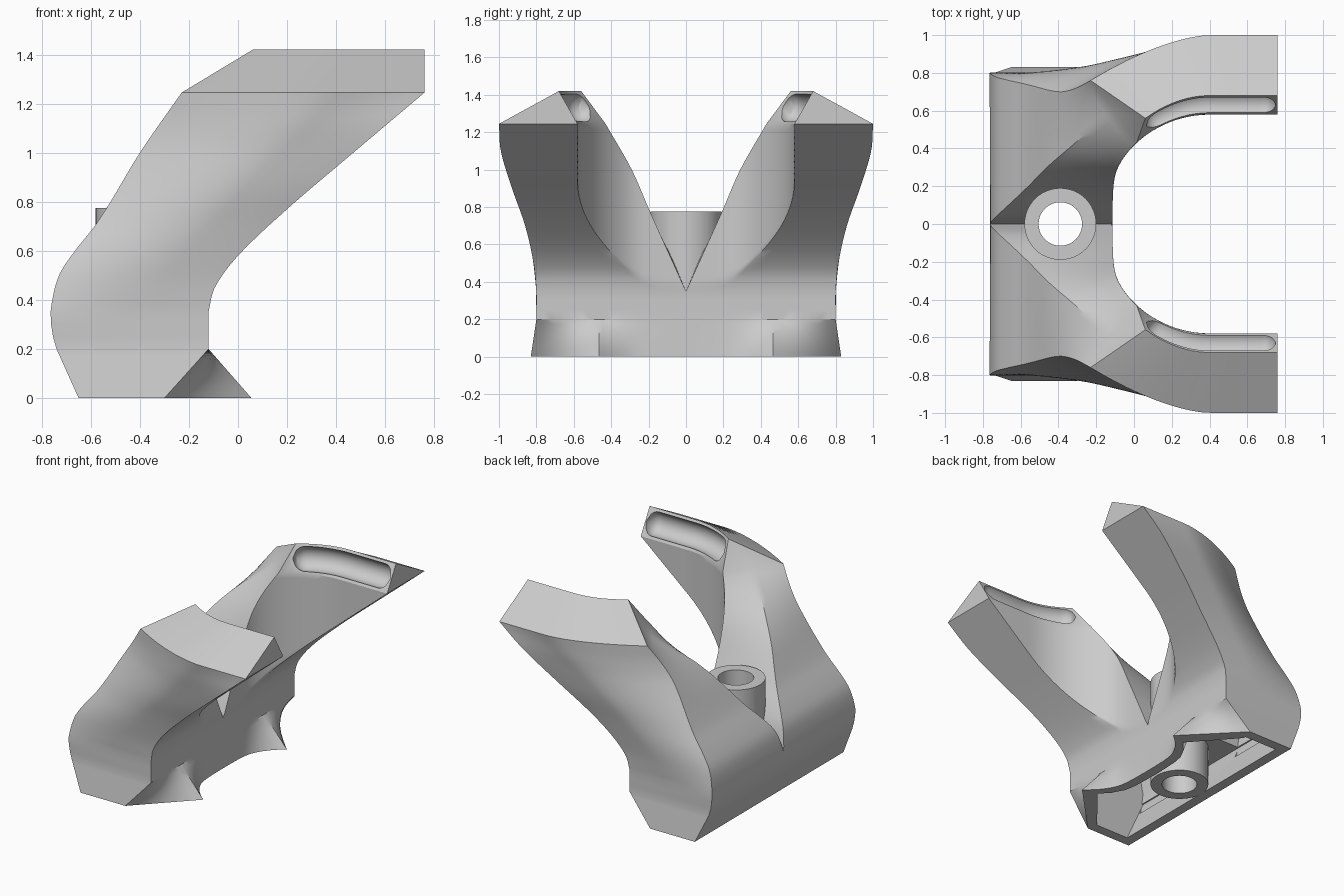
import bpy, bmesh, math
from mathutils import Vector

if "Cube" in bpy.data.objects:
    bpy.data.objects.remove(bpy.data.objects["Cube"])

grey = bpy.data.materials.new("light_grey")
grey.use_nodes = True
grey.diffuse_color = (0.6, 0.6, 0.6, 1)
grey.node_tree.nodes["Principled BSDF"].inputs["Base Color"].default_value = (0.6, 0.6, 0.6, 1)


def lerp(a, b, s):
    return a + (b - a) * s


def track(keys, z):
    """Smooth interpolation of (z, value) keys."""
    if z <= keys[0][0]:
        return keys[0][1]
    if z >= keys[-1][0]:
        return keys[-1][1]

    def slope(j):
        a, b = keys[max(j - 1, 0)], keys[min(j + 1, len(keys) - 1)]
        return (b[1] - a[1]) / (b[0] - a[0])
    i = max(j for j in range(len(keys) - 1) if keys[j][0] <= z)
    (z0, v0), (z1, v1) = keys[i], keys[i + 1]
    h, t = z1 - z0, (z - z0) / (z1 - z0)
    return ((2*t**3 - 3*t*t + 1) * v0 + (t**3 - 2*t*t + t) * h * slope(i)
            + (3*t*t - 2*t**3) * v1 + (t**3 - t*t) * h * slope(i + 1))


def loft(rings, caps=(True, True)):
    bm = bmesh.new()
    vs = [[bm.verts.new(p) for p in r] for r in rings]
    n = len(vs[0])
    for a, b in zip(vs, vs[1:]):
        for i in range(n):
            j = (i + 1) % n
            bm.faces.new((a[i], a[j], b[j], b[i]))
    for cap, ring in zip(caps, (vs[0], vs[-1])):
        if cap:
            bm.faces.new(ring)
    return bm


def finish(name, bm, cutter=False):
    bmesh.ops.recalc_face_normals(bm, faces=bm.faces)
    me = bpy.data.meshes.new(name)
    bm.to_mesh(me)
    bm.free()
    ob = bpy.data.objects.new(name, me)
    bpy.context.collection.objects.link(ob)
    me.materials.append(grey)
    ob.hide_render = cutter
    return ob


def activate(ob):
    bpy.ops.object.select_all(action='DESELECT')
    ob.select_set(True)
    bpy.context.view_layer.objects.active = ob


# Corner paths of the cross-section, by height
RIM = 1.245
BACK_X = [(0, -.65), (.2, -.74), (.3, -.762), (.37, -.762), (.5, -.73), (.6, -.665),
          (.7, -.585), (.8, -.52), (1, -.4), (RIM, -.23)]
BACK_Y = [(0, .83), (.2, .8), (.35, .8), (.75, .735), (1, .7), (1.12, .715), (RIM, .76)]
FRONT_X = [(.35, -.12), (.45, -.095), (.58, 0), (.77, .2), (1, .47), (RIM, .76)]
FRONT_Y = [(.35, .8), (.5, .815), (.7, .86), (.9, .93), (1.1, .99), (RIM, 1)]
CREASE_X = BACK_X[3:8] + [(.9, -.455), (1, -.375), (1.1, -.275), (RIM, -.1)]
CREASE_Y = [(.35, 0), (.5, .04), (.6, .1), (.7, .175), (.8, .24), (1, .375), (1.1, .46), (RIM, .59)]
NOTCH_Y = [(.35, 0), (.77, .19), (1, .29), (RIM, .43)]
CX, R = .4, .58
N, M, K = 20, 8, 8


def opening(u):
    """Round opening, eased at the wall, that runs out straight towards the arm tip."""
    if u < math.pi / 2:
        d = CX + .12 - R * math.cos(u)
        return -.12 + (d + math.sqrt(d * d + .0016)) / 2, R * math.sin(u)
    return CX + R * (u - math.pi / 2), R


def section(z):
    A = Vector((track(BACK_X, z), track(BACK_Y, z), z))
    base = z < .34
    fx = track(FRONT_X, z)
    B = Vector((fx, track(FRONT_Y, z), z))
    D = Vector((track(CREASE_X, z), track(CREASE_Y, z), z))
    if base:
        D.x = A.x
    if z == 0:
        B, fx = Vector((-.3, .83, 0)), .055
    u0 = math.asin(track(NOTCH_Y, z) / R)
    u1 = math.acos((CX - fx) / R) if fx < CX else math.pi / 2 + (fx - CX) / R
    if base:
        u1 = max(u1, .93)
    inner = []
    for i in range(N + 1):
        x, y = opening(lerp(u0, u1, i / N))
        inner.append(Vector((min(x, fx), y, z)))
    E, C = inner[0], inner[-1]
    ring = [D.lerp(E, i / M) for i in range(M)] + inner[:-1]
    ring += [C.lerp(B, i / K) for i in range(K)]
    swell = .24 * max(0, (z - .35) / (RIM - .35))
    for i in range(N):
        s = i / N
        p = B.lerp(A, s)
        p.y += swell * (s - max(0, (s - .364) / .636) ** 1.6)
        ring.append(p)
    return ring + [A.lerp(D, i / M) for i in range(M)]


def bend(x, y):
    """Arm line: straight at the tip, curving inward towards the back."""
    return y - .12 * (max(0, CX - x) / .34) ** 2


def ridge(s):
    x = lerp(.06, .76, s)
    return Vector((x, bend(x, .68), 1.42))


# Body half: foot, arm and ridge
top = ([ridge(0)] * M + [ridge(i / N) for i in range(N)] + [ridge(1)] * K
       + [ridge(1 - i / N) for i in range(N)] + [ridge(0)] * M)
floor, knee = section(0), section(.2)
rings = [[p.lerp(q, i / 8) for p, q in zip(floor, knee)] for i in range(8)]
rings += [section(z) for z in (.2, .25, .3)]
rings += [section(lerp(.35, RIM, i / 28)) for i in range(29)] + [top]
bm = loft(rings, (True, False))
bmesh.ops.remove_doubles(bm, verts=bm.verts, dist=1e-4)
seam = [f for f in bm.faces if all(abs(v.co.y) < 1e-4 for v in f.verts)]
bmesh.ops.delete(bm, geom=seam, context='FACES')

# Mirror to the other side
copy = bmesh.ops.duplicate(bm, geom=bm.verts[:] + bm.edges[:] + bm.faces[:])["geom"]
for v in copy:
    if isinstance(v, bmesh.types.BMVert):
        v.co.y = -v.co.y
bmesh.ops.reverse_faces(bm, faces=[f for f in copy if isinstance(f, bmesh.types.BMFace)])
bmesh.ops.remove_doubles(bm, verts=bm.verts, dist=1e-4)
body = finish("bracket_body", bm)


# Hollow under the foot
def hollow(back, side, side_y, arc, z):
    half = [(back, side_y), (side, side_y)] + arc
    return [(x, y, z) for x, y in half] + [(x, -y, z) for x, y in reversed(half)]


ys = (.44, .36, .28, .2, .1)
low = [(opening(math.asin(y / R))[0] - .07, y) for y in ys]
high = [(-.185, y) for y in ys]
cutters = [finish("hollow_cutter", loft([hollow(-.57, -.33, .76, low, -.02),
                                         hollow(-.69, -.18, .73, high, .28)]), True)]

# Pockets rising from the hollow into the arms
for side in (1, -1):
    pocket = [[(x, y * side, z) for x, y in ((b, .25), (f, .25), (f, .73), (b, .73))]
              for z, b, f in ((.2, -.67, -.19), (.36, -.69, -.18), (.5, -.66, -.13))]
    cutters.append(finish("pocket_cutter", loft(pocket), True))


# Round post with a bore
def circle(r, z, n=48):
    return [(-.39 + r * math.cos(2 * math.pi * i / n), r * math.sin(2 * math.pi * i / n), z)
            for i in range(n)]


cutters.append(finish("bore_cutter", loft([circle(.15, -.1), circle(.15, 1)]), True))
tube = loft([circle(.115, 0), circle(.19, 0), circle(.19, .775),
             circle(.115, .775), circle(.115, 0)], (False, False))
bmesh.ops.remove_doubles(tube, verts=tube.verts, dist=1e-5)
post = finish("post", tube)

# Rounded slots on the inner bevels
for side in (1, -1):
    rings = []
    for i in range(41):
        s = i / 40
        x = lerp(.07, .75, s)
        y = bend(x, .628)
        tangent = Vector((.01, bend(x + .01, .628) - y, 0)).normalized()
        across = tangent.cross(Vector((0, 0, 1)))
        end = max(0, (abs(s - .5) - .4) / .1)
        r = .082 * math.sqrt(max(.01, 1 - end * end))
        ring = []
        for k in range(20):
            a = 2 * math.pi * k / 20
            p = Vector((x, y, 1.333)) + across * r * math.cos(a) + Vector((0, 0, r * math.sin(a)))
            ring.append((p.x, p.y * side, p.z))
        rings.append(ring)
    cutters.append(finish("slot_cutter", loft(rings), True))

activate(body)
for c in cutters:
    mod = body.modifiers.new("cut", 'BOOLEAN')
    mod.operation, mod.solver, mod.object = 'DIFFERENCE', 'EXACT', c
    bpy.ops.object.modifier_apply(modifier=mod.name)
for c in cutters:
    bpy.data.objects.remove(c)

for ob in (body, post):
    activate(ob)
    bpy.ops.object.shade_smooth_by_angle(angle=math.radians(28))
